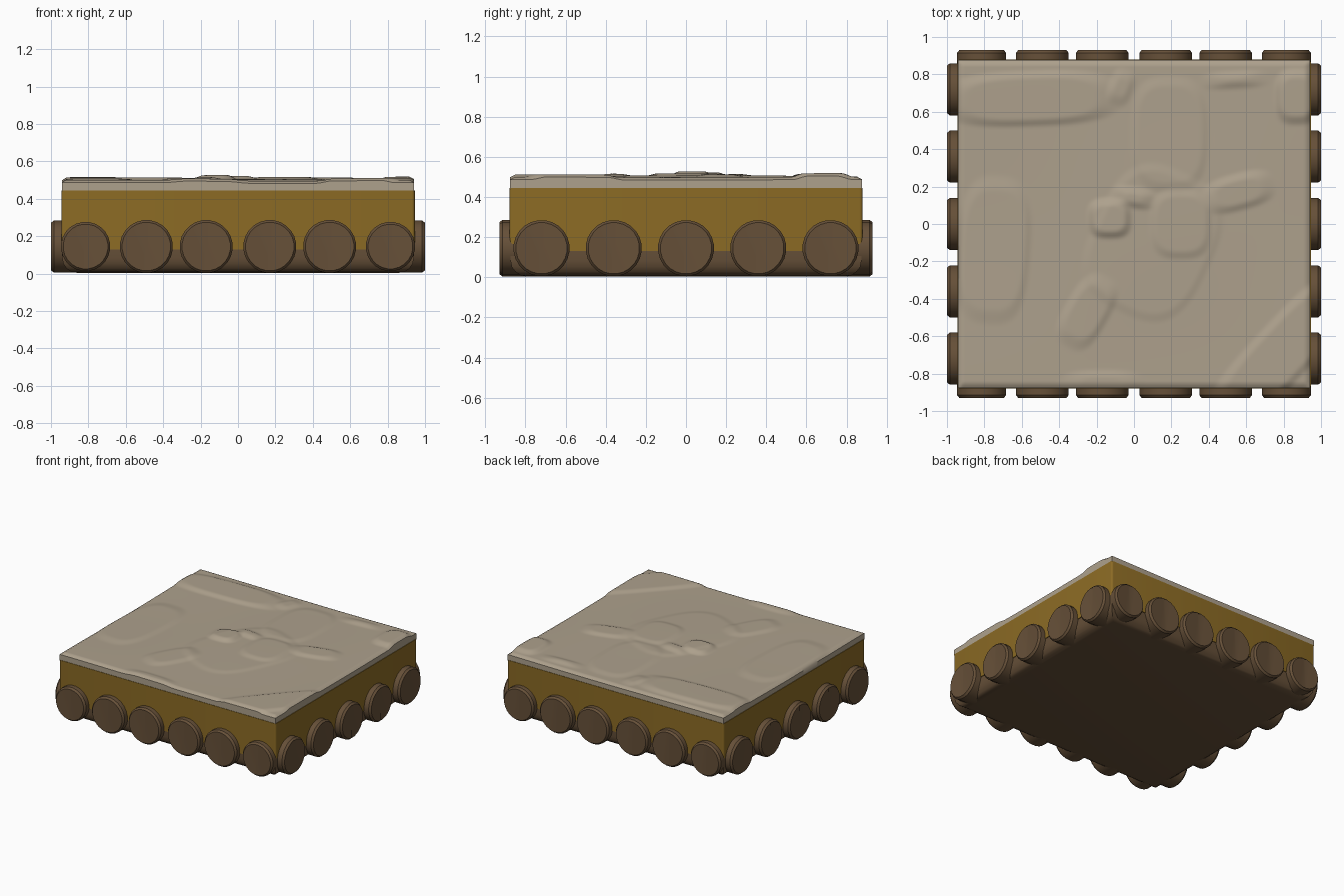
import bpy, bmesh, math

if "Cube" in bpy.data.objects:
    bpy.data.objects.remove(bpy.data.objects["Cube"])

def material(name, col):
    m = bpy.data.materials.new(name)
    m.diffuse_color = (*col, 1)
    m.use_nodes = True
    m.node_tree.nodes["Principled BSDF"].inputs["Base Color"].default_value = m.diffuse_color
    return m

SAND = material("sandstone", (0.42, 0.355, 0.265))
OCHRE = material("ochre", (0.262, 0.147, 0.018))
WOOD = material("dark wood", (0.133, 0.080, 0.040))

def finish(name, bm, mat, angle=35):
    bmesh.ops.recalc_face_normals(bm, faces=bm.faces)
    me = bpy.data.meshes.new(name)
    bm.to_mesh(me)
    bm.free()
    ob = bpy.data.objects.new(name, me)
    bpy.context.collection.objects.link(ob)
    me.materials.append(mat)
    bpy.ops.object.select_all(action='DESELECT')
    ob.select_set(True)
    bpy.context.view_layer.objects.active = ob
    bpy.ops.object.shade_smooth_by_angle(angle=math.radians(angle))
    return ob

def block(name, hx, hy, z0, z1, mat, radius, pick):
    """Box whose edges chosen by pick(edge) are rounded."""
    bm = bmesh.new()
    bmesh.ops.create_cube(bm, size=1)
    for v in bm.verts:
        v.co = (v.co.x * 2 * hx, v.co.y * 2 * hy, z0 if v.co.z < 0 else z1)
    bmesh.ops.bevel(bm, geom=[e for e in bm.edges if pick(e)], offset=radius,
                    segments=4, profile=0.5, affect='EDGES')
    return finish(name, bm, mat)

upright = lambda e: abs(e.verts[0].co.z - e.verts[1].co.z) > 0.01
low = lambda e: max(v.co.z for v in e.verts) < 0.01

HX, HY = 0.945, 0.88
block("earth_body", HX, HY, 0.13, 0.445, OCHRE, 0.015, upright)
block("wood_base", HX - 0.005, HY - 0.005, 0.004, 0.14, WOOD, 0.08, low)

# Log ends: short rounded discs, each split by a narrow vertical crack
def log_end(name, x, y, direction, r=0.14):
    bm = bmesh.new()
    n = 24
    profile = [(-0.16, r), (0.035, r), (0.05, r - 0.012)]
    rings = []
    for d, rad in profile:
        ring = []
        for i in range(n):
            a = math.tau * (i + 0.5) / n
            s, z = rad * math.cos(a), 0.145 + rad * math.sin(a)
            if direction in "EW":
                co = (x + (d if direction == "E" else -d), y + s, z)
            else:
                co = (x + s, y + (d if direction == "N" else -d), z)
            ring.append(bm.verts.new(co))
        rings.append(ring)
    for a, b in zip(rings, rings[1:]):
        for i in range(n):
            bm.faces.new((a[i], a[(i + 1) % n], b[(i + 1) % n], b[i]))
    bm.faces.new(rings[0])
    # two halves of the end face meet in a shallow V along the crack
    out = {"E": (1, 0), "W": (-1, 0), "N": (0, 1), "S": (0, -1)}[direction]
    crack = []
    for zz in (0.145 + r - 0.012, 0.145 - r + 0.012):
        crack.append(bm.verts.new((x + out[0] * 0.042, y + out[1] * 0.042, zz)))
    top, bot = crack
    e = rings[-1]
    q = n // 4
    right = [e[i % n] for i in range(3 * q, 5 * q)]
    left = [e[i] for i in range(q, 3 * q)]
    bm.faces.new(right + [top, bot])
    bm.faces.new(left + [bot, top])
    bm.faces.new((e[q - 1], e[q], top))
    bm.faces.new((e[3 * q - 1], e[3 * q], bot))
    finish(name, bm, WOOD, 30)

for i, x in enumerate((-0.815, -0.49, -0.17, 0.17, 0.49, 0.815)):
    r = 0.13 if i in (0, 5) else 0.14
    log_end(f"front_log_{i+1}", x, -HY, "S", r + 0.002)
    log_end(f"back_log_{i+1}", x, HY, "N", r + 0.002)
for i in range(5):
    y = -0.72 + 0.36 * i
    log_end(f"right_log_{i+1}", HX + 0.005, y, "E")
    log_end(f"left_log_{i+1}", -HX - 0.005, y, "W")

# Worn stone slab: low plateaus (x, y, half width, half depth, turn in degrees, height)
PLATEAUS = [
    (-0.55, 0.67, 0.45, 0.14, 2, 0.014), (0.19, 0.48, 0.20, 0.30, 0, 0.008),
    (0.56, 0.17, 0.18, 0.09, 15, 0.013), (0.25, 0.0, 0.16, 0.18, 0, 0.010),
    (-0.13, 0.03, 0.11, 0.10, 0, 0.020), (0.0, 0.14, 0.10, 0.05, -10, 0.016),
    (-0.75, -0.14, 0.19, 0.38, -4, 0.009), (-0.25, -0.47, 0.11, 0.20, -30, 0.011),
    (0.80, -0.68, 0.52, 0.15, 47, 0.012), (-0.17, -0.86, 0.20, 0.07, 0, 0.010),
    (0.87, 0.68, 0.11, 0.14, 0, 0.018), (0.54, 0.77, 0.15, 0.04, 3, 0.012),
    (-0.07, 0.73, 0.06, 0.09, -20, 0.010), (0.1, -0.1, 0.32, 0.40, -25, 0.006),
]

def smooth(t):
    t = max(0.0, min(1.0, t))
    return t * t * (3 - 2 * t)

def height(x, y):
    z = 0.499 + 0.003 * math.sin(3 * x + 1) * math.cos(4 * y)
    for cx, cy, a, b, deg, h in PLATEAUS:
        c, s = math.cos(math.radians(deg)), math.sin(math.radians(deg))
        u, v = (x - cx) * c + (y - cy) * s, (y - cy) * c - (x - cx) * s
        d = (abs(u / a) ** 3 + abs(v / b) ** 3) ** (1 / 3)
        z += h * smooth((1 - d) * min(a, b) / 0.05 + 0.3)
    edge = min(HX - abs(x), HY - abs(y))
    return z - 0.014 * (1 - smooth(edge / 0.03))

bm = bmesh.new()
bmesh.ops.create_grid(bm, x_segments=150, y_segments=140, size=1)
for v in bm.verts:
    x, y = v.co.x * (HX - 0.004), v.co.y * (HY - 0.003)
    v.co = (x, y, height(x, y))
rim = [e for e in bm.edges if e.is_boundary]
skirt = bmesh.ops.extrude_edge_only(bm, edges=rim)["geom"]
for v in skirt:
    if isinstance(v, bmesh.types.BMVert):
        v.co.z = 0.44
finish("stone_slab", bm, SAND, 50)
